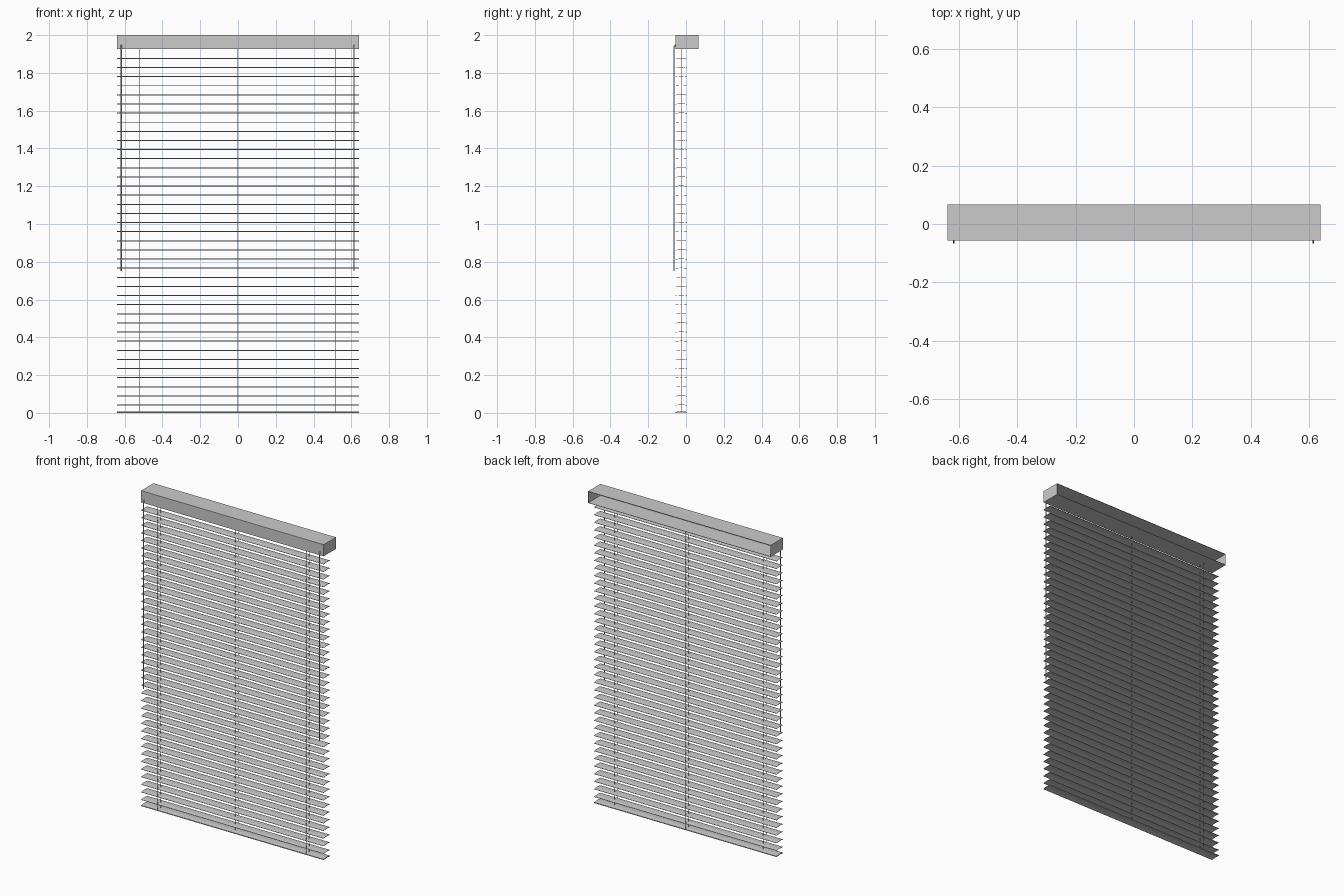
import bpy
import bmesh

if "Cube" in bpy.data.objects:
    bpy.data.objects.remove(bpy.data.objects["Cube"])

W = 0.64                      # half width
Y_FRONT, Y_BACK = -0.056, 0.006
Y_MID = (Y_FRONT + Y_BACK) / 2


def box(name, x0, x1, y0, y1, z0, z1):
    bpy.ops.mesh.primitive_cube_add(
        size=1, location=((x0 + x1) / 2, (y0 + y1) / 2, (z0 + z1) / 2))
    ob = bpy.context.object
    ob.name = name
    ob.scale = (x1 - x0, y1 - y0, z1 - z0)
    bpy.ops.object.transform_apply(location=False, rotation=False, scale=True)
    return ob


def crowned_board(name, z, thick, crown, segs=6):
    """Thin board along x whose cross-section bows gently upwards."""
    top, low = [], []
    for i in range(segs + 1):
        t = i / segs * 2 - 1
        y = Y_MID + t * (Y_BACK - Y_FRONT) / 2
        h = z + crown * (1 - t * t)
        low.append((-W, y, h))
        top.append((-W, y, h + thick))
    bm = bmesh.new()
    face = bm.faces.new([bm.verts.new(p) for p in low + top[::-1]])
    ext = bmesh.ops.extrude_face_region(bm, geom=[face], use_keep_orig=True)
    bmesh.ops.translate(bm, vec=(2 * W, 0, 0), verts=[
        v for v in ext["geom"] if isinstance(v, bmesh.types.BMVert)])
    bmesh.ops.recalc_face_normals(bm, faces=bm.faces)
    me = bpy.data.meshes.new(name)
    bm.to_mesh(me)
    bm.free()
    ob = bpy.data.objects.new(name, me)
    bpy.context.collection.objects.link(ob)
    bpy.ops.object.select_all(action='DESELECT')
    ob.select_set(True)
    bpy.context.view_layer.objects.active = ob
    bpy.ops.object.shade_smooth_by_angle()
    return ob


def rod(name, points, radius, res=1):
    cu = bpy.data.curves.new(name, 'CURVE')
    cu.dimensions = '3D'
    cu.bevel_depth = radius
    cu.bevel_resolution = res
    cu.use_fill_caps = True
    sp = cu.splines.new('POLY')
    sp.points.add(len(points) - 1)
    for p, co in zip(sp.points, points):
        p.co = (*co, 1)
    ob = bpy.data.objects.new(name, cu)
    bpy.context.collection.objects.link(ob)
    return ob


# Head rail: thin-walled box, open at the back
T, HB, HZ = 0.002, 0.067, 1.926
box("head_rail_top", -W, W, Y_FRONT, HB, 2 - T, 2)
box("head_rail_bottom", -W, W, Y_FRONT, HB, HZ, HZ + T)
box("head_rail_front", -W, W, Y_FRONT, Y_FRONT + T, HZ + T, 2 - T)
for side, x in (("left", -W), ("right", W - T)):
    box("head_rail_end_" + side, x, x + T, Y_FRONT + T, HB, HZ + T, 2 - T)

# Tilt rod inside the head rail
rod("tilt_rod", [(-0.55, Y_MID, 1.963), (0.55, Y_MID, 1.963)], 0.004, 2)

# Slats: one crowned board repeated upwards
slat = crowned_board("slats", 0.039, 0.002, 0.003)
arr = slat.modifiers.new("stack", 'ARRAY')
arr.count = 39
arr.use_relative_offset = False
arr.use_constant_offset = True
arr.constant_offset_displace = (0, 0, 0.0483)

# Bottom rail
crowned_board("bottom_rail", 0, 0.005, 0.003)

# Ladder cords on both slat edges and a lift cord through the middle
for x in (-0.524, -0.003, 0.518):
    for part, y, r in (("ladder_cord_front", Y_FRONT, 0.0005),
                       ("lift_cord", Y_MID, 0.0014),
                       ("ladder_cord_back", Y_BACK, 0.0005)):
        rod(part, [(x, y, 0.004), (x, y, HZ + T)], r)

# Tilt wand and pull cord, each hooked into the head rail front
for part, x in (("tilt_wand", -0.618), ("pull_cord", 0.615)):
    rod(part, [(x, Y_FRONT + T, 1.948), (x, -0.064, 1.938), (x, -0.064, 0.752)],
        0.003, 2)
